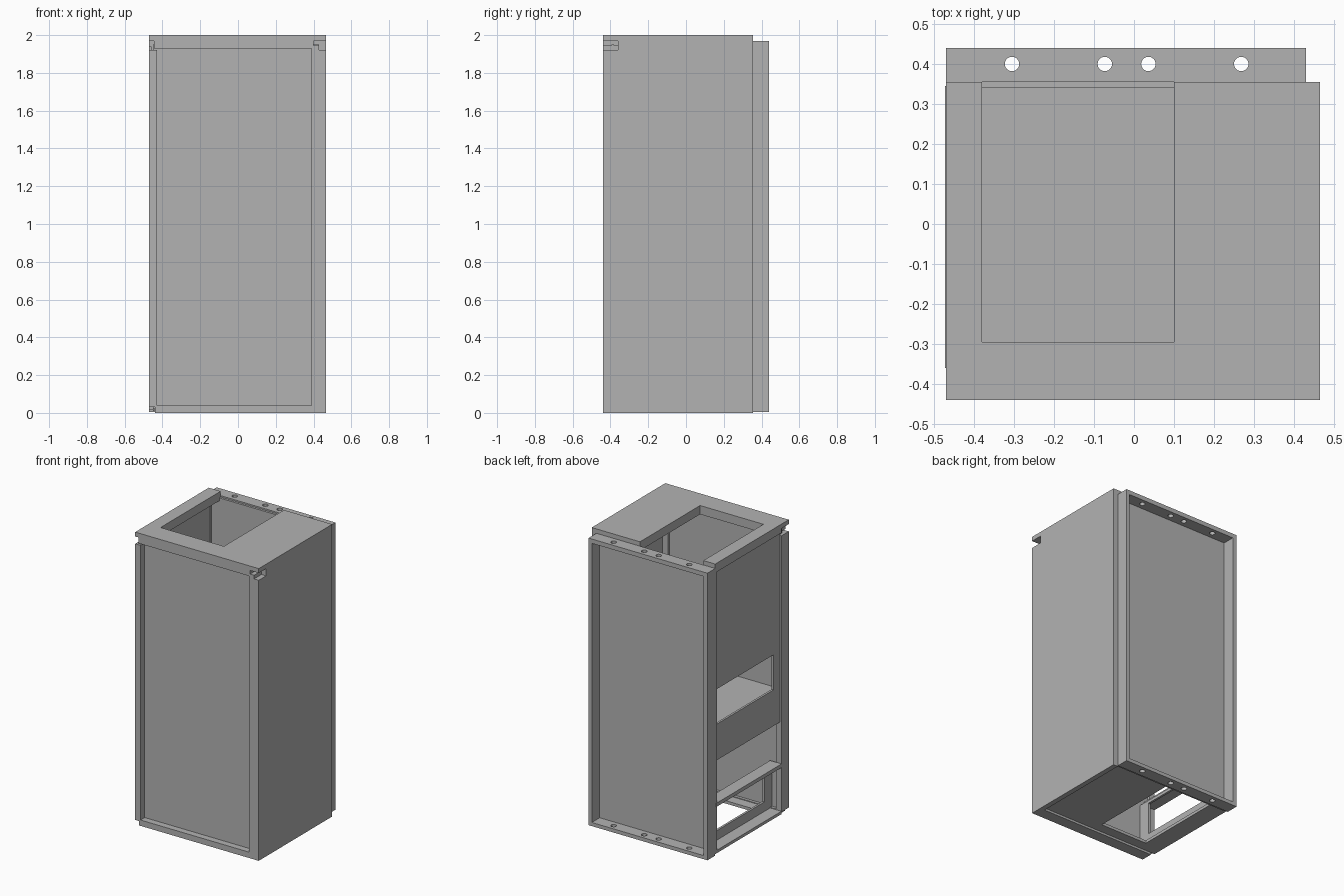
import bpy, bmesh
from mathutils import Vector, Matrix

if "Cube" in bpy.data.objects:
    bpy.data.objects.remove(bpy.data.objects["Cube"], do_unlink=True)

steel = bpy.data.materials.new("plain_grey_sheet")
steel.use_nodes = True
GREY = (0.45, 0.45, 0.45, 1)
steel.diffuse_color = GREY
steel.node_tree.nodes["Principled BSDF"].inputs["Base Color"].default_value = GREY


def finish(name, bm):
    mesh = bpy.data.meshes.new(name)
    bm.to_mesh(mesh)
    bm.free()
    mesh.materials.append(steel)
    obj = bpy.data.objects.new(name, mesh)
    bpy.context.collection.objects.link(obj)
    return obj


def box(name, x, y, z):
    """Box from (min, max) pairs on each axis."""
    bm = bmesh.new()
    size = Vector((x[1] - x[0], y[1] - y[0], z[1] - z[0]))
    mid = Vector((x[0] + x[1], y[0] + y[1], z[0] + z[1])) / 2
    bmesh.ops.create_cube(bm, size=1, matrix=Matrix.Translation(mid) @ Matrix.Diagonal(size).to_4x4())
    return finish(name, bm)


def framed_plate(name, axis, thick, outer_u, outer_v, hole_u, hole_v):
    """Four strips around a rectangular opening; axis 0 lies in yz, axis 2 in xy."""
    strips = {
        "low": (outer_u, (outer_v[0], hole_v[0])),
        "high": (outer_u, (hole_v[1], outer_v[1])),
        "start": ((outer_u[0], hole_u[0]), hole_v),
        "end": ((hole_u[1], outer_u[1]), hole_v),
    }
    for part, (u, v) in strips.items():
        if u[1] - u[0] > 1e-4 and v[1] - v[0] > 1e-4:
            box(f"{name}_{part}", *((thick, u, v) if axis == 0 else (u, v, thick)))


# Main extents
L, R = -0.47, 0.465
FRONT, POST_Y, BACK_Y, BACK = -0.44, -0.36, 0.355, 0.44
WALL = 0.43
FLANGE = -0.385

# Left wall and sheet panels
box("plain_side_wall", (WALL, R), (POST_Y, BACK_Y), (0, 1.94))
box("front_panel", (-0.45, WALL), (-0.395, -0.38), (0.02, 1.95))
box("back_panel", (-0.45, WALL), (0.34, BACK_Y), (0.01, 1.96))

# Front frame posts, stepped beneath the corner notches
box("front_post_right", (L, -0.43), (FRONT, POST_Y), (0.03, 1.92))
box("front_post_left_inner", (0.39, WALL), (FRONT, POST_Y), (0.025, 1.945))
box("front_post_left_outer", (WALL, R), (FRONT, POST_Y), (0, 1.92))

# Front top and bottom lips
box("front_top_lip", (-0.445, 0.40), (FRONT, POST_Y), (1.93, 1.97))
box("front_top_edge", (L, R), (FRONT, POST_Y), (1.97, 2))
box("front_bottom_lip", (-0.44, WALL), (FRONT, POST_Y), (0, 0.04))

# Top plate, notched through to its back edge
framed_plate("top_plate", 2, (1.94, 2), (L, R), (POST_Y, BACK_Y),
             (-0.38, 0.10), (-0.295, BACK_Y))

# Floor with an opening
framed_plate("floor", 2, (0.015, 0.035), (L, WALL), (POST_Y, BACK_Y),
             (-0.34, 0.02), (-0.29, 0.335))

# Inner shelf
box("shelf", (-0.44, WALL), (-0.38, 0.34), (0.84, 0.86))

# Open side: upper panel with a window, rail and recessed lower frame
framed_plate("side_panel", 0, (-0.46, -0.445), (POST_Y, 0.345), (0.643, 1.94),
             (-0.29, 0.335), (0.89, 1.13))
box("side_rail", (-0.472, FLANGE), (POST_Y, 0.345), (0.335, 0.36))
framed_plate("lower_frame", 0, (FLANGE, -0.37), (-0.38, 0.34), (0.03, 0.34),
             (-0.30, 0.325), (0.10, 0.32))

# Back posts
box("back_post_right", (L, -0.44), (0.335, BACK), (0.03, 1.94))
box("back_post_left", (0.405, WALL), (BACK_Y, BACK), (0.03, 1.94))

# Back rails with drilled holes
for name, z in (("back_rail_bottom", (0.005, 0.03)), ("back_rail_top", (1.94, 1.97))):
    rail = box(name, (L, WALL), (BACK_Y, BACK), z)
    bm = bmesh.new()
    for hole_x in (-0.305, -0.073, 0.036, 0.268):
        bmesh.ops.create_cone(bm, cap_ends=True, segments=24, radius1=0.018, radius2=0.018,
                              depth=0.2, matrix=Matrix.Translation((hole_x, 0.4, sum(z) / 2)))
    cutter = finish("hole_cutter", bm)
    cutter.hide_render = True
    mod = rail.modifiers.new("holes", "BOOLEAN")
    mod.operation = "DIFFERENCE"
    mod.solver = "EXACT"
    mod.object = cutter
    bpy.context.view_layer.update()
    drilled = bpy.data.meshes.new_from_object(
        rail.evaluated_get(bpy.context.evaluated_depsgraph_get()))
    rail.modifiers.clear()
    rail.data = drilled
    bpy.data.objects.remove(cutter, do_unlink=True)
